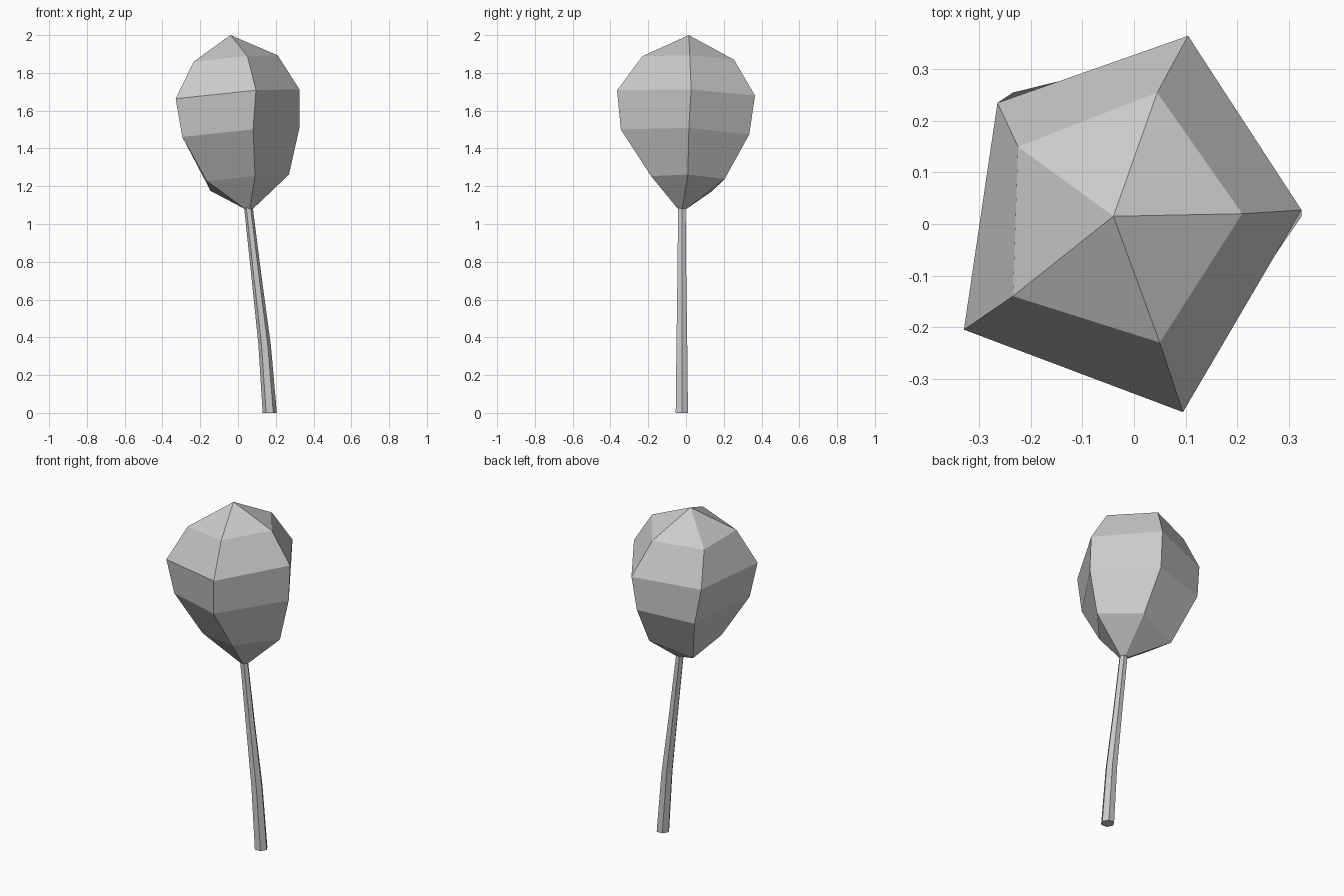
import bpy, bmesh
from math import sin, cos, tau

if "Cube" in bpy.data.objects:
    bpy.data.objects.remove(bpy.data.objects["Cube"])


def loft(name, rings, tip=None):
    """Skin a stack of equal-sided rings, closing the base and the top or tip."""
    bm = bmesh.new()
    loops = [[bm.verts.new(p) for p in ring] for ring in rings]
    n = len(loops[0])
    for low, high in zip(loops, loops[1:]):
        for i in range(n):
            j = (i + 1) % n
            bm.faces.new((low[i], low[j], high[j], high[i]))
    bm.faces.new(loops[0][::-1])
    if tip:
        t = bm.verts.new(tip)
        for i in range(n):
            bm.faces.new((loops[-1][i], loops[-1][(i + 1) % n], t))
    else:
        bm.faces.new(loops[-1])
    bmesh.ops.recalc_face_normals(bm, faces=bm.faces)
    mesh = bpy.data.meshes.new(name)
    bm.to_mesh(mesh)
    bm.free()
    obj = bpy.data.objects.new(name, mesh)
    bpy.context.collection.objects.link(obj)
    return obj


def circle(x, y, z, r, sides):
    return [(x + r * cos(tau * i / sides), y + r * sin(tau * i / sides), z)
            for i in range(sides)]


# Trunk: slim leaning six-sided stem with a slight bend
path = [(0.168, 0, 0.0375), (0.141, 0.36, 0.033), (0.098, 0.72, 0.027), (0.055, 1.09, 0.023)]
loft("trunk", [circle(x, -0.022, z, r, 6) for x, z, r in path])

# Crown: irregular five-sided rings, each lying on a tilted plane
sections = [
    (1.238, [(0.27, 0.01), (0.10, 0.205), (-0.145, 0.14), (-0.165, -0.10), (0.09, -0.185)]),
    (1.48, [(0.325, 0.015), (0.09, 0.335), (-0.235, 0.255), (-0.295, -0.18), (0.08, -0.345)]),
    (1.685, [(0.325, 0.027), (0.105, 0.365), (-0.265, 0.235), (-0.33, -0.205), (0.095, -0.365)]),
    (1.875, [(0.21, 0.02), (0.045, 0.255), (-0.225, 0.15), (-0.235, -0.14), (0.05, -0.23)]),
]
rings = [[(x, y, z + 0.09 * x - 0.04 * y) for x, y in pts] for z, pts in sections]

# Lowest back-left corner droops a little
x, y, z = rings[0][2]
rings[0][2] = (x, y, 1.175)
loft("crown", [circle(0.055, -0.02, 1.08, 0.024, 5)] + rings, tip=(-0.04, 0.015, 2.0))
